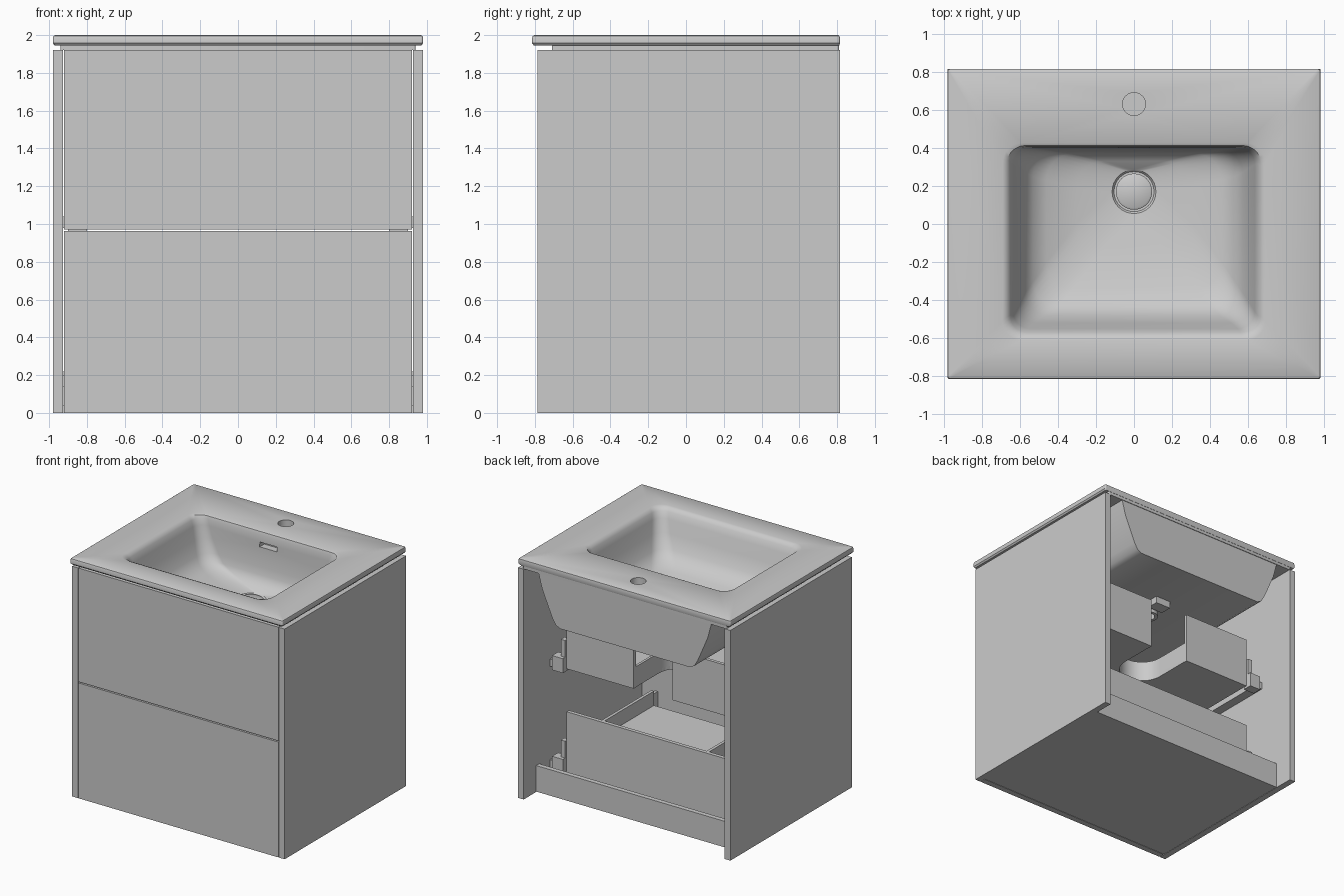
import bpy, bmesh
from math import cos, sin, pi

cube = bpy.data.objects.get("Cube")
if cube:
    bpy.data.objects.remove(cube, do_unlink=True)

GREY = (0.6, 0.6, 0.6, 1)
mat = bpy.data.materials.new("light_grey")
mat.use_nodes = True
mat.diffuse_color = GREY
mat.node_tree.nodes["Principled BSDF"].inputs["Base Color"].default_value = GREY


def finish(name, bm):
    bmesh.ops.recalc_face_normals(bm, faces=bm.faces)
    mesh = bpy.data.meshes.new(name)
    bm.to_mesh(mesh)
    bm.free()
    mesh.materials.append(mat)
    ob = bpy.data.objects.new(name, mesh)
    bpy.context.collection.objects.link(ob)
    return ob


def smooth(ob):
    bpy.ops.object.select_all(action="DESELECT")
    ob.select_set(True)
    bpy.context.view_layer.objects.active = ob
    bpy.ops.object.shade_smooth_by_angle(angle=pi / 5)


def box(name, x, y, z):
    """Box from three (low, high) ranges."""
    bm = bmesh.new()
    bmesh.ops.create_cube(bm, size=1)
    for v in bm.verts:
        v.co = [lo + (c + 0.5) * (hi - lo) for c, (lo, hi) in zip(v.co, (x, y, z))]
    return finish(name, bm)


def pair(name, x, y, z):
    box("left_" + name, x, y, z)
    box("right_" + name, (-x[1], -x[0]), y, z)


def prism(name, pts, lo, hi, place, open_last=False):
    """Extrude a 2D profile; place(a, b, depth) gives the 3D point."""
    bm = bmesh.new()
    ends = [[bm.verts.new(place(a, b, d)) for a, b in pts] for d in (lo, hi)]
    n = len(pts)
    for i in range(n - 1 if open_last else n):
        j = (i + 1) % n
        bm.faces.new((ends[0][i], ends[0][j], ends[1][j], ends[1][i]))
    for end in ends:
        bm.faces.new(end)
    return finish(name, bm)


def ring(hx, y0, y1, r, z, steps=8):
    """Rounded rectangle outline."""
    pts = []
    for k, (sx, cy) in enumerate(((1, y1 - r), (-1, y1 - r), (-1, y0 + r), (1, y0 + r))):
        for i in range(steps + 1):
            a = (k + i / steps) * pi / 2
            pts.append((sx * (hx - r) + r * cos(a), cy + r * sin(a), z))
    return pts


def loft(name, rings):
    bm = bmesh.new()
    loops = [[bm.verts.new(p) for p in r] for r in rings]
    n = len(loops[0])
    for a, b in zip(loops, loops[1:]):
        for i in range(n):
            j = (i + 1) % n
            bm.faces.new((a[i], a[j], b[j], b[i]))
    bm.faces.new(loops[0])
    bm.faces.new(loops[-1])
    return finish(name, bm)


def disc(name, r, y, z0, z1):
    return loft(name, [ring(r, y - r, y + r, r * 0.99, z) for z in (z0, z1)])


def cut(ob, cutter):
    mod = ob.modifiers.new("cut", "BOOLEAN")
    mod.object, mod.operation, mod.solver = cutter, "DIFFERENCE", "EXACT"
    bpy.context.view_layer.objects.active = ob
    bpy.ops.object.modifier_apply(modifier=mod.name)
    bpy.data.objects.remove(cutter, do_unlink=True)


# Washbasin top: hidden underside, rounded rim, then the bowl down to the drain
basin = loft("basin_top", [
    ring(0.6, -0.6, 0.47, 0.05, 1.515),
    ring(0.72, -0.66, 0.49, 0.05, 1.92),
    ring(0.94, -0.71, 0.81, 0.01, 1.92),
    ring(0.94, -0.71, 0.81, 0.01, 1.945),
    ring(0.97, -0.805, 0.812, 0.01, 1.945),
    ring(0.98, -0.815, 0.815, 0.012, 1.957),
    ring(0.98, -0.815, 0.815, 0.012, 1.985),
    ring(0.977, -0.811, 0.813, 0.012, 1.995),
    ring(0.968, -0.803, 0.805, 0.01, 2.0),
    ring(0.69, -0.61, 0.425, 0.1, 2.0),
    ring(0.67, -0.59, 0.412, 0.1, 1.993),
    ring(0.65, -0.57, 0.405, 0.09, 1.97),
    ring(0.635, -0.55, 0.402, 0.09, 1.92),
    ring(0.61, -0.52, 0.398, 0.1, 1.82),
    ring(0.57, -0.48, 0.39, 0.12, 1.71),
    ring(0.53, -0.43, 0.38, 0.13, 1.65),
    ring(0.46, -0.34, 0.37, 0.14, 1.61),
    ring(0.3, -0.13, 0.33, 0.14, 1.565),
    ring(0.115, 0.055, 0.285, 0.114, 1.54),
    ring(0.105, 0.065, 0.275, 0.104, 1.527),
])
cut(basin, disc("tap_hole", 0.06, 0.63, 1.935, 2.1))
cut(basin, box("overflow_slot", (-0.08, 0.08), (0.3, 0.46), (1.87, 1.91)))
smooth(basin)

plug = loft("drain_plug", [ring(r, 0.17 - r, 0.17 + r, r * 0.99, z)
                           for r, z in ((0.095, 1.526), (0.095, 1.538), (0.085, 1.545))])
smooth(plug)

# Outer shell of the bowl
half = [(0.8, 1.93), (0.765, 1.8), (0.71, 1.67), (0.67, 1.58), (0.64, 1.53), (0.6, 1.508)]
shell = prism("basin_shell", half + [(-x, z) for x, z in reversed(half)], -0.69, 0.805,
              lambda a, b, d: (a, d, b), open_last=True)
smooth(shell)

# Drain collar and overflow channel under the bowl
collar = disc("drain_collar", 0.08, 0.17, 1.43, 1.52)
cut(collar, disc("collar_bore", 0.055, 0.17, 1.3, 1.5))
smooth(collar)
box("overflow_channel", (-0.07, 0.07), (0.26, 0.36), (1.45, 1.51))

# Cabinet carcass
pair("side_panel", (0.927, 0.98), (-0.785, 0.815), (0, 1.92))
box("floor_panel", (-0.927, 0.927), (-0.735, 0.65), (0.003, 0.04))
box("back_rail", (-0.927, 0.927), (0.61, 0.65), (0.003, 0.22))
box("lower_drawer_front", (-0.922, 0.922), (-0.785, -0.735), (0, 0.962))
box("upper_drawer_front", (-0.922, 0.922), (-0.785, -0.735), (0.972, 1.92))


# Upper drawer with a rounded cut-out around the waste pipe
def u_path(r, back=0.43):
    arc = [(r * cos(pi * i / 16), 0.1 - r * sin(pi * i / 16)) for i in range(17)]
    return [(r, back)] + arc + [(-r, back)]


def flat(a, b, d):
    return (a, b, d)


prism("upper_drawer_floor",
      u_path(0.18) + [(-0.8, 0.43), (-0.8, -0.735), (0.8, -0.735), (0.8, 0.43)],
      0.98, 1.01, flat)
smooth(prism("pipe_surround", u_path(0.18) + u_path(0.2)[::-1], 0.982, 1.15, flat))
pair("upper_drawer_back", (0.18, 0.8), (0.405, 0.432), (0.978, 1.4))
pair("upper_drawer_side", (0.775, 0.8), (-0.735, 0.43), (0.985, 1.2))

# Lower drawer with a raised tray
box("lower_drawer_floor", (-0.8, 0.8), (-0.735, 0.43), (0.1, 0.13))
box("lower_drawer_back", (-0.8, 0.8), (0.4, 0.432), (0.1, 0.62))
pair("lower_drawer_side", (0.775, 0.8), (-0.735, 0.43), (0.1, 0.35))
box("tray_floor", (-0.47, 0.47), (-0.25, 0.4), (0.48, 0.5))
pair("tray_side", (0.47, 0.495), (-0.25, 0.4), (0.13, 0.62))

# Runners and their rear brackets
for label, z in (("upper", 0.96), ("lower", 0.12)):
    pair(label + "_runner", (0.85, 0.927), (-0.7, 0.47), (z + 0.02, z + 0.08))
    pair(label + "_bracket_foot", (0.8, 0.9), (0.4, 0.48), (z, z + 0.12))
    pair(label + "_bracket_post", (0.8, 0.84), (0.4, 0.45), (z + 0.12, z + 0.26))
